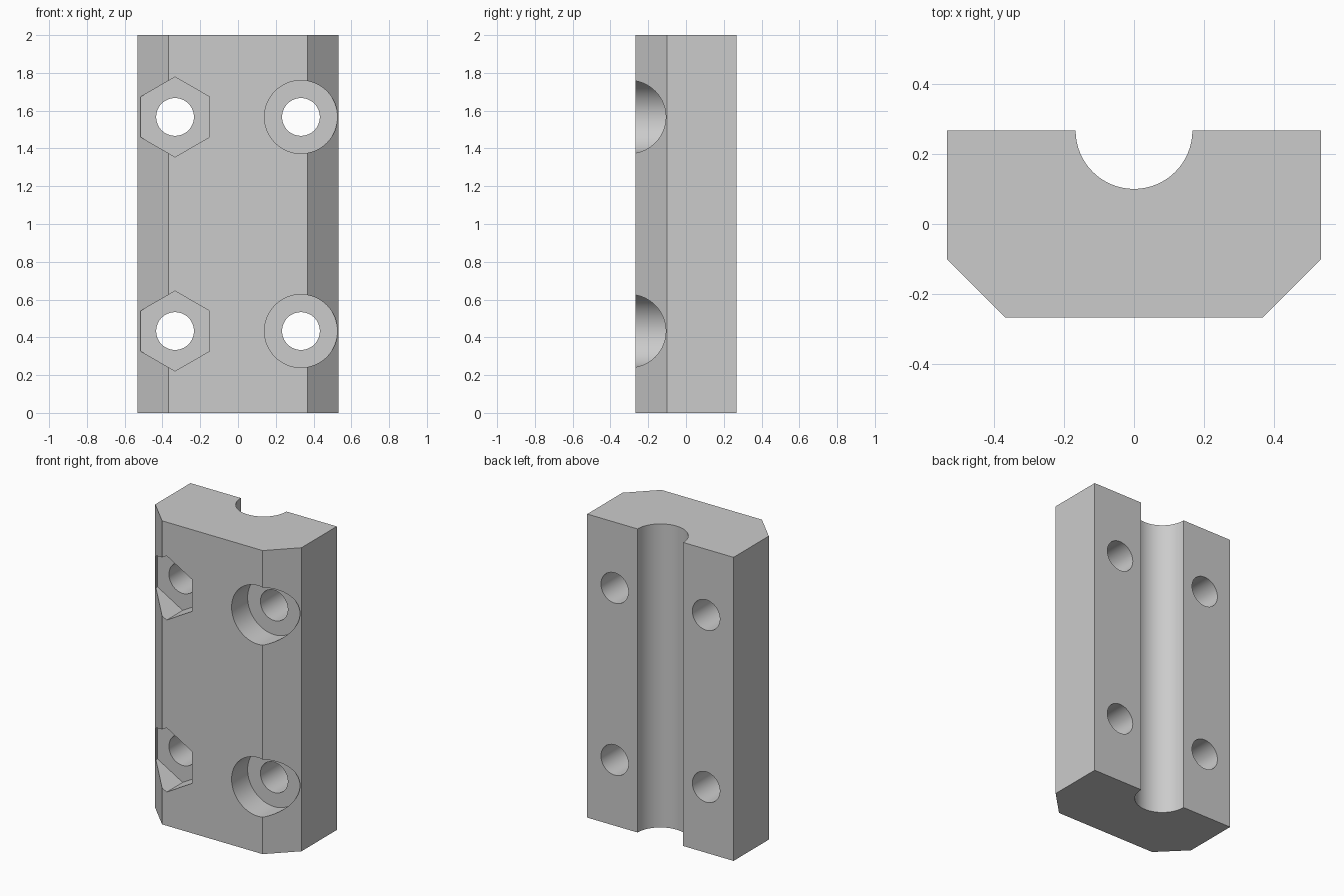
import bpy
import bmesh
from math import radians, pi, cos, sin
from mathutils import Matrix

cube = bpy.data.objects.get("Cube")
if cube:
    bpy.data.objects.remove(cube, do_unlink=True)

U = 2 / 60                       # one design unit
W, D, H = 16 * U, 8 * U, 60 * U  # half width, half depth, height
CHAMFER = GROOVE_R = SEAT_DEPTH = 5 * U

grey = bpy.data.materials.new("plain grey")
grey.use_nodes = True
color = (0.6, 0.6, 0.6, 1)
grey.diffuse_color = color
grey.node_tree.nodes["Principled BSDF"].inputs["Base Color"].default_value = color


def make_object(name, bm):
    bmesh.ops.recalc_face_normals(bm, faces=bm.faces)
    mesh = bpy.data.meshes.new(name)
    bm.to_mesh(mesh)
    bm.free()
    mesh.materials.append(grey)
    obj = bpy.data.objects.new(name, mesh)
    bpy.context.collection.objects.link(obj)
    return obj


def add_bore(bm, x, z, y0, y1, radius, sides):
    """Prism along y; the hexagon has its points up and down."""
    ring = [(x + radius * sin(2 * pi * i / sides), z + radius * cos(2 * pi * i / sides))
            for i in range(sides)]
    base = bm.faces.new([bm.verts.new((px, y0, pz)) for px, pz in ring])
    out = bmesh.ops.extrude_face_region(bm, geom=[base])
    moved = [v for v in out["geom"] if isinstance(v, bmesh.types.BMVert)]
    bmesh.ops.translate(bm, verts=moved, vec=(0, y1 - y0, 0))


def cut(target, name, bm):
    cutter = make_object(name, bm)
    cutter.hide_render = True
    mod = target.modifiers.new(name, "BOOLEAN")
    mod.operation = "DIFFERENCE"
    mod.solver = "EXACT"
    mod.object = cutter
    bpy.context.view_layer.objects.active = target
    bpy.ops.object.modifier_apply(modifier=name)
    bpy.data.objects.remove(cutter, do_unlink=True)


# Block with chamfered front edges and a half-round groove down the back
profile = [(-W, D), (-W, CHAMFER - D), (CHAMFER - W, -D),
           (W - CHAMFER, -D), (W, CHAMFER - D), (W, D)]
STEPS = 32
profile += [(GROOVE_R * cos(pi * i / STEPS), D - GROOVE_R * sin(pi * i / STEPS))
            for i in range(STEPS + 1)]
bm = bmesh.new()
base = bm.faces.new([bm.verts.new((x, y, 0)) for x, y in profile])
out = bmesh.ops.extrude_face_region(bm, geom=[base])
bmesh.ops.translate(bm, vec=(0, 0, H),
                    verts=[v for v in out["geom"] if isinstance(v, bmesh.types.BMVert)])
block = make_object("clamp_block", bm)

# Bolt holes, hexagonal nut pockets and round bolt head seats
holes, seats = bmesh.new(), bmesh.new()
for z in (13 * U, 47 * U):
    for x in (-10 * U, 10 * U):
        add_bore(holes, x, z, -D - 0.2, D + 0.2, 3 * U, 48)
    add_bore(seats, -10 * U, z, -D - 0.1, -D + SEAT_DEPTH, 6.35 * U, 6)
    add_bore(seats, 10 * U, z, -D - 0.1, -D + SEAT_DEPTH, 5.8 * U, 64)
cut(block, "seat_cutter", seats)
cut(block, "hole_cutter", holes)

# Smooth the round walls, keep the edges sharp
bpy.ops.object.select_all(action="DESELECT")
block.select_set(True)
bpy.context.view_layer.objects.active = block
bpy.ops.object.shade_smooth_by_angle(angle=radians(30))
